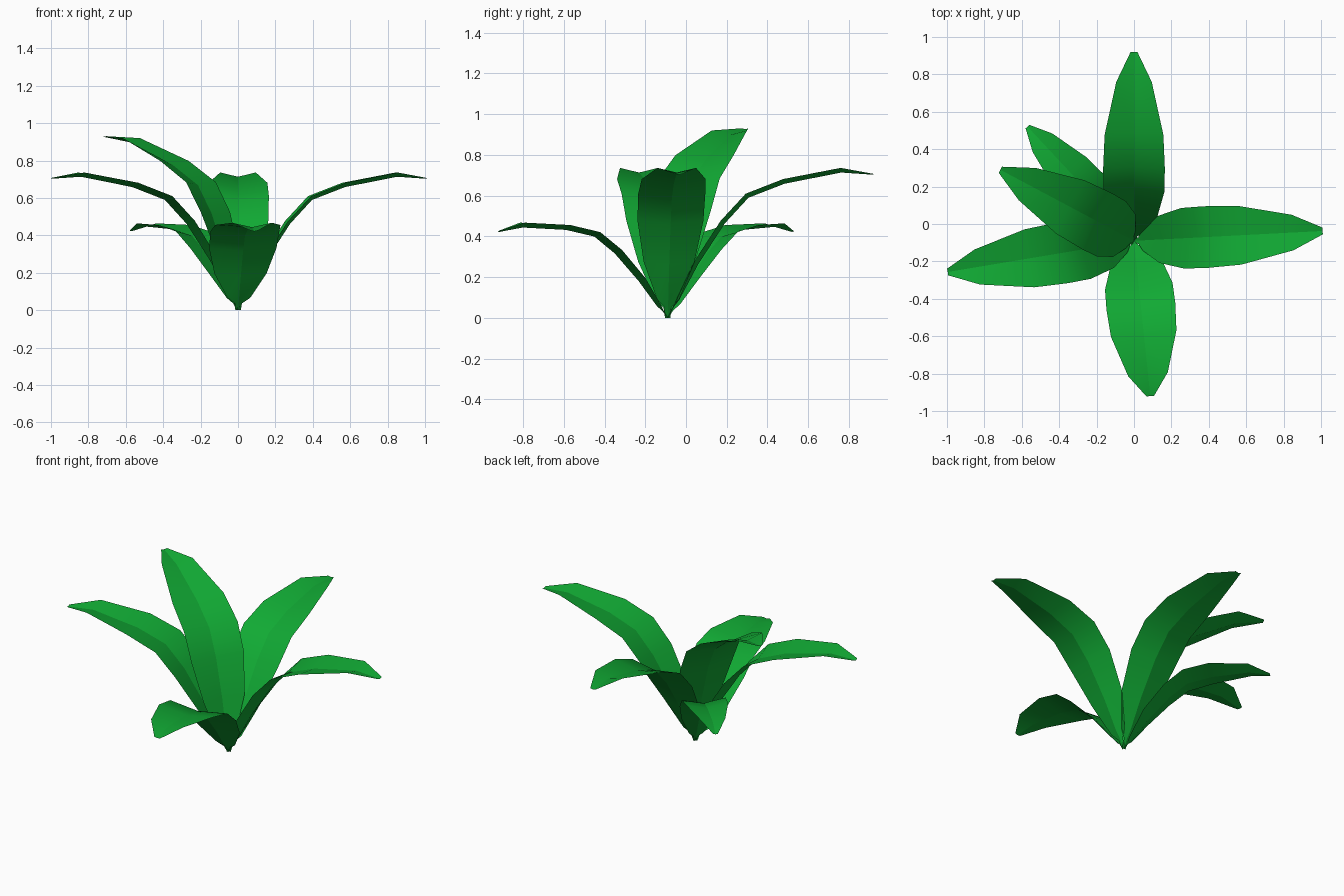
import bpy, bmesh, math
from mathutils import Vector

if "Cube" in bpy.data.objects:
    bpy.data.objects.remove(bpy.data.objects["Cube"])

green = bpy.data.materials.new("leaf green")
green.diffuse_color = (0.0055, 0.40, 0.034, 1)
green.use_nodes = True
green.node_tree.nodes["Principled BSDF"].inputs["Base Color"].default_value = green.diffuse_color

ROOT = Vector((0, -0.09, 0))
# Leaf stations: reach, height, half width
PROFILE = [(0, 0, .013), (.025, .05, .017), (.05, .09, .055), (.14, .27, .125), (.27, .47, .162),
           (.39, .60, .165), (.57, .67, .157), (.85, .725, .095), (1.01, .705, .018)]


def leaf(name, heading, tilt=0, size=1, width=1):
    """Arching, V-folded leaf blade; heading and tilt in degrees."""
    h, t = math.radians(heading), math.radians(tilt)
    out, side = Vector((math.cos(h), math.sin(h), 0)), Vector((-math.sin(h), math.cos(h), 0))
    up = Vector((0, 0, 1))
    pts = [(size * (r * math.cos(t) - z * math.sin(t)),
            size * (r * math.sin(t) + z * math.cos(t)), w * width) for r, z, w in PROFILE]
    bm = bmesh.new()
    rows = []
    for i, (r, z, w) in enumerate(pts):
        a, b = pts[max(i - 1, 0)], pts[min(i + 1, len(pts) - 1)]
        tangent = Vector((b[0] - a[0], b[1] - a[1])).normalized()
        normal = up * tangent.x - out * tangent.y
        fold = 0 if i == 0 else min(.012, w * .12)
        c = ROOT + out * r + up * z
        rows.append([bm.verts.new(c + side * (w * k) + normal * (fold * (2 * abs(k) - 1)))
                     for k in (-1, 0, 1)])
    for a, b in zip(rows, rows[1:]):
        for k in range(2):
            f = bm.faces.new((a[k], b[k], b[k + 1], a[k + 1]))
            f.smooth = True
        bm.edges.get((a[1], b[1])).smooth = False  # crisp midrib
    me = bpy.data.meshes.new(name)
    bm.to_mesh(me)
    bm.free()
    me.materials.append(green)
    bpy.context.collection.objects.link(bpy.data.objects.new(name, me))


# Three main leaves, one upright, two small low ones
leaf("back_leaf", 90)
leaf("right_leaf", 3)
leaf("left_leaf", 189.5)
leaf("upright_leaf", 152, tilt=14, width=1.03)
leaf("front_low_leaf", -84, tilt=-8, size=.76, width=1.12)
leaf("back_low_leaf", 133, tilt=-8, size=.76, width=.76)
